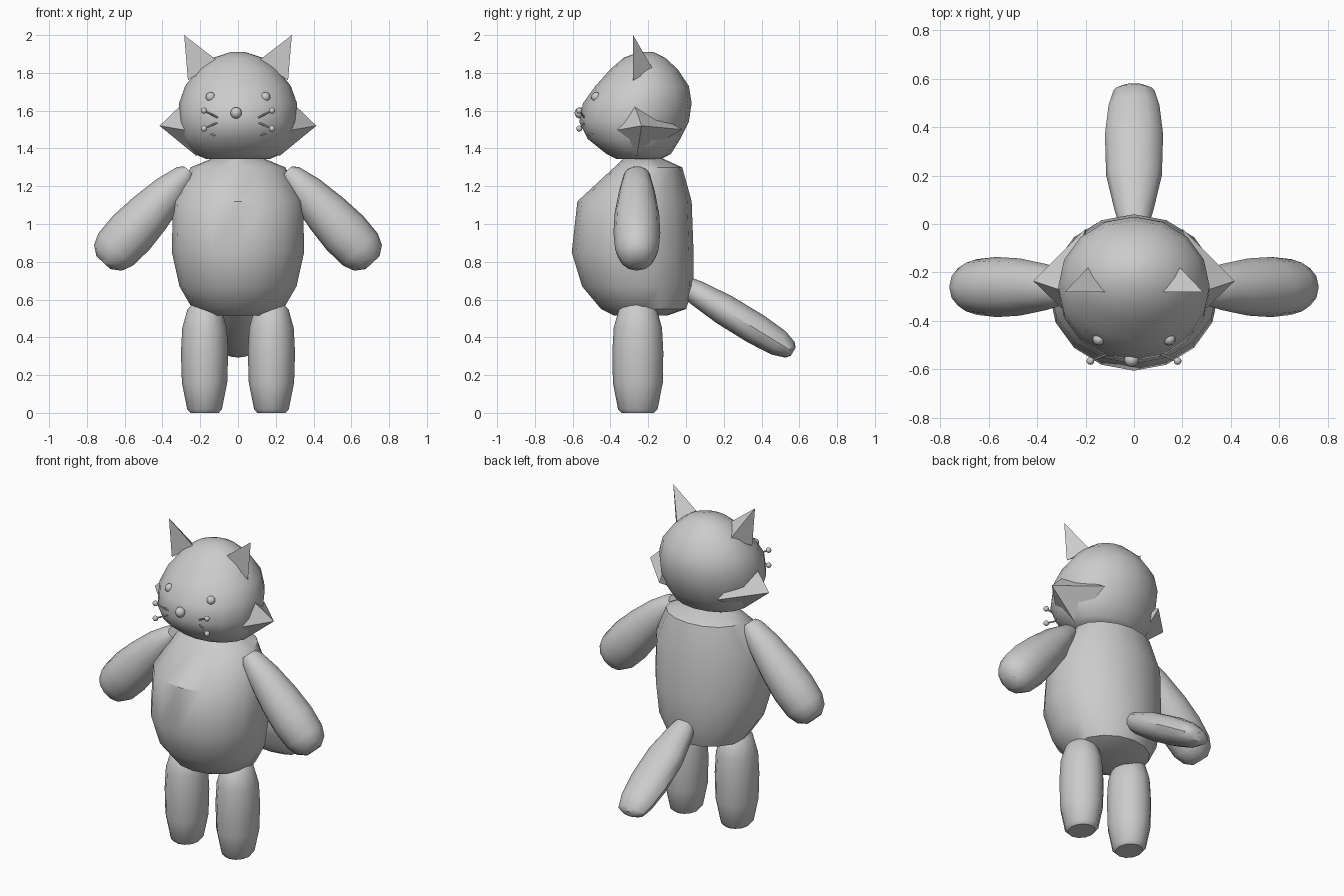
import bpy, bmesh, math
from mathutils import Vector

if "Cube" in bpy.data.objects:
    bpy.data.objects.remove(bpy.data.objects["Cube"])


def finish(name, bm, smooth=True):
    bmesh.ops.recalc_face_normals(bm, faces=bm.faces)
    me = bpy.data.meshes.new(name)
    bm.to_mesh(me)
    bm.free()
    ob = bpy.data.objects.new(name, me)
    bpy.context.collection.objects.link(ob)
    if smooth:
        bpy.ops.object.select_all(action='DESELECT')
        ob.select_set(True)
        bpy.context.view_layer.objects.active = ob
        bpy.ops.object.shade_smooth_by_angle(angle=math.radians(40))
    return ob


def loft(name, origin, d, u, rings, n):
    """Rings are (distance along d, radius u, radius v, offset v)."""
    bm = bmesh.new()
    o, d, u = Vector(origin), Vector(d).normalized(), Vector(u)
    v = d.cross(u)
    loops = []
    for s, ru, rv, off in rings:
        loops.append([bm.verts.new(o + d * s + u * ru * math.cos(a) + v * (off + rv * math.sin(a)))
                      for a in (2 * math.pi * k / n for k in range(n))])
    for a, b in zip(loops, loops[1:]):
        for k in range(n):
            m = (k + 1) % n
            bm.faces.new((a[k], a[m], b[m], b[k]))
    bm.faces.new(loops[0][::-1])
    bm.faces.new(loops[-1])
    return finish(name, bm)


def pyramid(name, tip, base, sx):
    bm = bmesh.new()
    t = bm.verts.new((tip[0] * sx, tip[1], tip[2]))
    b = [bm.verts.new((x * sx, y, z)) for x, y, z in base]
    for k in range(len(b)):
        bm.faces.new((t, b[k], b[(k + 1) % len(b)]))
    bm.faces.new(b[::-1])
    return finish(name, bm, False)


def ball(name, loc, r):
    bm = bmesh.new()
    bmesh.ops.create_uvsphere(bm, u_segments=12, v_segments=8, radius=r)
    bmesh.ops.translate(bm, verts=bm.verts, vec=loc)
    return finish(name, bm)


def upright(name, profile, n=16):
    # profile rows: z, half width, front y, back y
    rings = [(z, w, (b - f) / 2, (b + f) / 2) for z, w, f, b in profile]
    return loft(name, (0, 0, 0), (0, 0, 1), (1, 0, 0), rings, n)


# torso and head
upright("body", [(0.515, 0.15, -0.38, -0.10), (0.55, 0.24, -0.45, 0.00),
                 (0.67, 0.31, -0.55, 0.04), (0.85, 0.35, -0.605, 0.04),
                 (1.12, 0.345, -0.575, 0.03), (1.30, 0.25, -0.38, -0.02),
                 (1.35, 0.13, -0.33, -0.13)])
upright("head", [(1.345, 0.17, -0.37, -0.13), (1.37, 0.23, -0.42, -0.08),
                 (1.45, 0.29, -0.52, -0.03), (1.54, 0.312, -0.565, 0.015),
                 (1.64, 0.312, -0.545, 0.03), (1.73, 0.28, -0.48, 0.015),
                 (1.82, 0.21, -0.40, -0.045), (1.88, 0.13, -0.33, -0.11),
                 (1.91, 0.04, -0.25, -0.17)])

# tail
loft("tail", (0, 0.03, 0.652), (0, 0.85, -0.52), (1, 0, 0),
     [(-0.08, 0.05, 0.045, 0), (0.03, 0.08, 0.066, 0), (0.2, 0.115, 0.082, 0),
      (0.4, 0.12, 0.083, 0), (0.54, 0.105, 0.072, 0), (0.61, 0.085, 0.048, 0),
      (0.63, 0.05, 0.025, 0)], 12)

# paired parts
for side, sx in (("right", 1), ("left", -1)):
    loft(side + "_arm", (0.28 * sx, -0.26, 1.26), (0.68 * sx, 0, -0.73), (0, 1, 0),
         [(-0.03, 0.05, 0.035, 0), (0.0, 0.07, 0.06, 0), (0.12, 0.095, 0.095, 0),
          (0.28, 0.118, 0.12, 0), (0.42, 0.124, 0.132, 0), (0.54, 0.115, 0.125, 0),
          (0.60, 0.09, 0.10, 0), (0.635, 0.05, 0.05, 0)], 12)
    loft(side + "_leg", (0.177 * sx, -0.255, 0), (0, 0, 1), (1, 0, 0),
         [(0, 0.075, 0.085, 0), (0.02, 0.092, 0.105, 0), (0.16, 0.12, 0.132, 0),
          (0.32, 0.125, 0.135, 0), (0.45, 0.118, 0.128, 0), (0.55, 0.09, 0.10, 0),
          (0.58, 0.06, 0.06, 0)], 12)
    pyramid(side + "_ear", (0.285, -0.28, 2.0),
            [(0.265, -0.28, 1.76), (0.11, -0.28, 1.865), (0.185, -0.175, 1.82)], sx)
    pyramid(side + "_cheek", (0.415, -0.235, 1.52),
            [(0.28, -0.28, 1.65), (0.12, -0.52, 1.47), (0.22, -0.26, 1.36), (0.2, -0.02, 1.5)], sx)
    ball(side + "_eye", (0.145 * sx, -0.475, 1.672), 0.026)
    # whiskers with beaded tips
    for row, z0, z1 in (("upper", 1.555, 1.60), ("lower", 1.545, 1.505)):
        a, b = Vector((0.09 * sx, -0.53, z0)), Vector((0.18 * sx, -0.565, z1))
        loft(f"{side}_{row}_whisker", a, b - a, (b - a).orthogonal().normalized(),
             [(0, 0.005, 0.005, 0), ((b - a).length, 0.005, 0.005, 0)], 8)
        ball(f"{side}_{row}_whisker_tip", b, 0.016)

ball("nose", (-0.01, -0.56, 1.588), 0.03)
